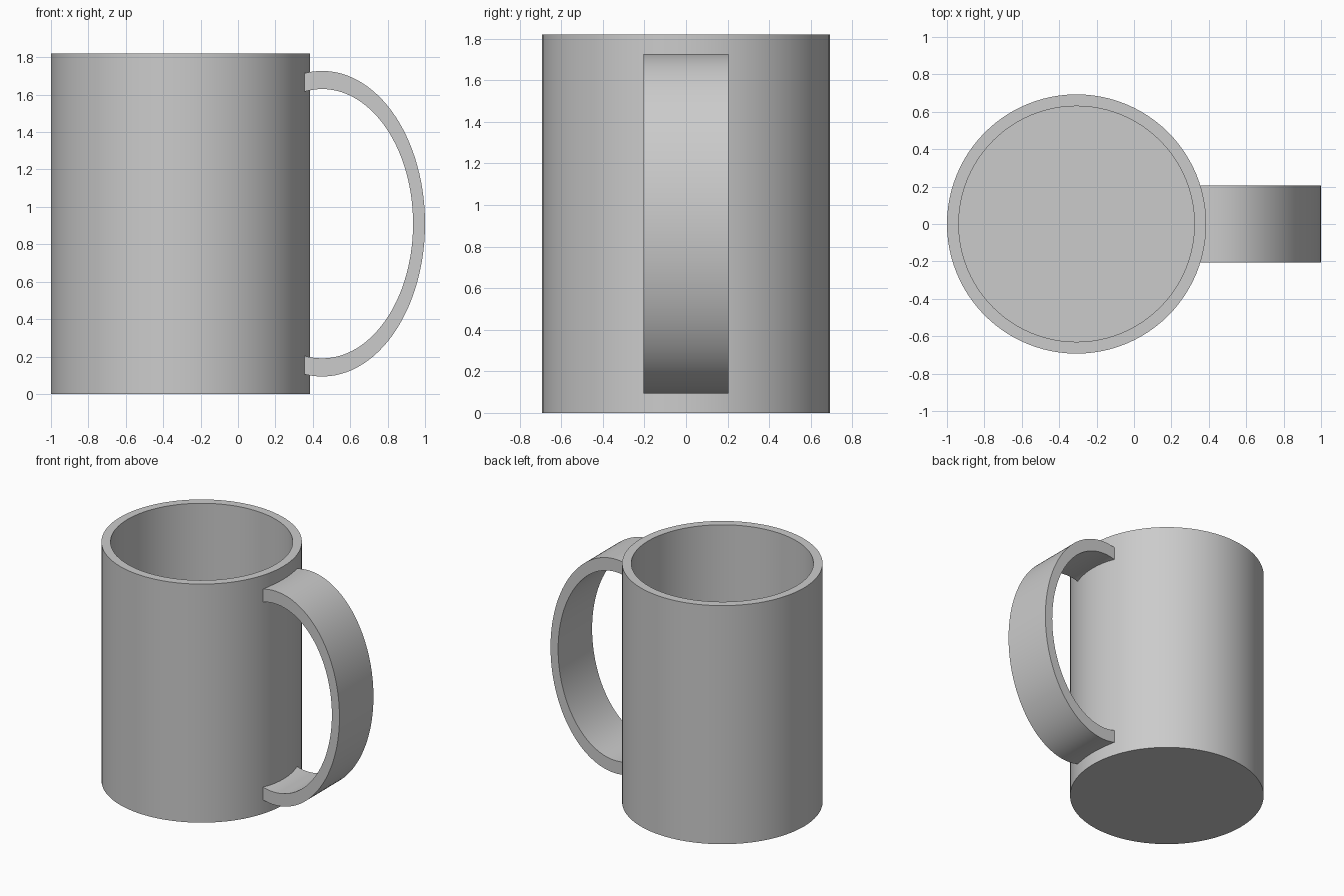
import bpy, bmesh, math

cube = bpy.data.objects.get("Cube")
if cube:
    bpy.data.objects.remove(cube, do_unlink=True)

CUP_X, RADIUS, HEIGHT, WALL = -0.307, 0.693, 1.82, 0.063
HANDLE_X, HALF_WIDTH, END_X = 0.45, 0.205, 0.34
STEPS = 64

grey = bpy.data.materials.new("plain grey")
grey.use_nodes = True
colour = (0.6, 0.6, 0.6, 1)
grey.diffuse_color = colour
grey.node_tree.nodes["Principled BSDF"].inputs["Base Color"].default_value = colour


def finish(bm, name):
    """Turn a bmesh into a shaded, coloured object."""
    bmesh.ops.recalc_face_normals(bm, faces=bm.faces)
    mesh = bpy.data.meshes.new(name)
    bm.to_mesh(mesh)
    bm.free()
    mesh.materials.append(grey)
    obj = bpy.data.objects.new(name, mesh)
    bpy.context.collection.objects.link(obj)
    bpy.ops.object.select_all(action="DESELECT")
    obj.select_set(True)
    bpy.context.view_layer.objects.active = obj
    bpy.ops.object.shade_smooth_by_angle(angle=math.radians(30))
    return obj


# Cup body: a cylinder with its top inset for the rim and pushed down as a hollow
bm = bmesh.new()
bmesh.ops.create_cone(bm, cap_ends=True, segments=96, radius1=RADIUS,
                      radius2=RADIUS, depth=HEIGHT)
bmesh.ops.translate(bm, verts=bm.verts, vec=(CUP_X, 0, HEIGHT / 2))
top = max(bm.faces, key=lambda f: f.calc_center_median().z)
bmesh.ops.inset_individual(bm, faces=[top], thickness=WALL)
floor = bmesh.ops.extrude_discrete_faces(bm, faces=[top])["faces"][0]
bmesh.ops.translate(bm, verts=floor.verts, vec=(0, 0, WALL - HEIGHT))
finish(bm, "cup_body")


# Handle: a flat band between two half ellipses, its ends sunk into the wall
def arc(semi_x, semi_z):
    limit = math.acos((END_X - HANDLE_X) / semi_x)
    for i in range(STEPS + 1):
        t = limit * (1 - 2 * i / STEPS)
        yield HANDLE_X + semi_x * math.cos(t), HEIGHT / 2 + semi_z * math.sin(t)


bm = bmesh.new()
sections = []
for outer, inner in zip(arc(0.55, 0.817), arc(0.486, 0.72)):
    corners = [(outer, -1), (outer, 1), (inner, 1), (inner, -1)]
    sections.append([bm.verts.new((p[0], side * HALF_WIDTH, p[1]))
                     for p, side in corners])
for a, b in zip(sections, sections[1:]):
    for k in range(4):
        n = (k + 1) % 4
        bm.faces.new((a[k], a[n], b[n], b[k]))
bm.faces.new(sections[0])
bm.faces.new(sections[-1])
finish(bm, "handle")
